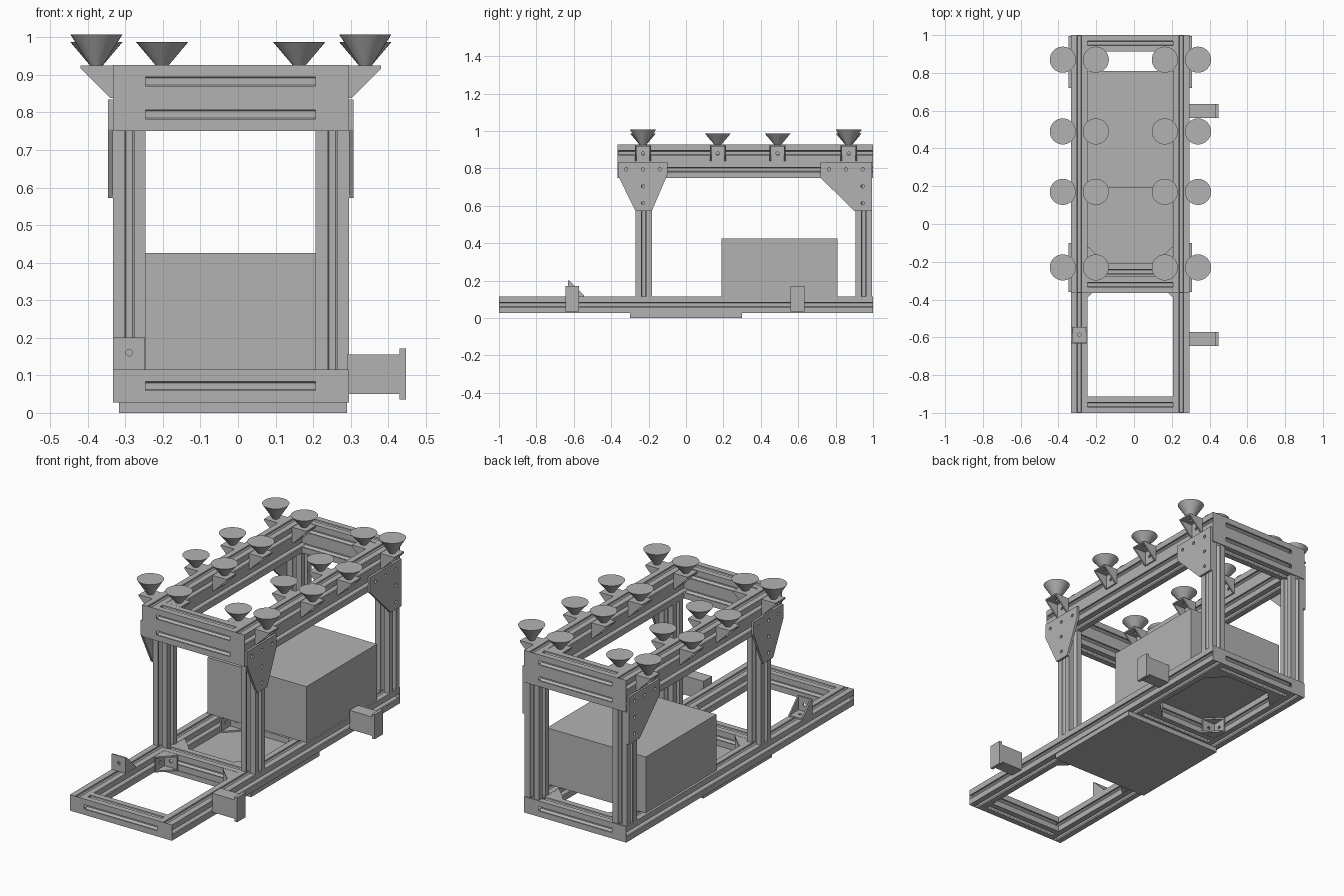
import bpy, bmesh, math
from mathutils import Matrix, Vector

cube = bpy.data.objects.get("Cube")
if cube:
    bpy.data.objects.remove(cube, do_unlink=True)

GREY = (0.45, 0.45, 0.45, 1)
mat = bpy.data.materials.new("plain_grey")
mat.use_nodes = True
mat.diffuse_color = GREY
mat.node_tree.nodes["Principled BSDF"].inputs["Base Color"].default_value = GREY

X, Y, Z = Vector((1, 0, 0)), Vector((0, 1, 0)), Vector((0, 0, 1))
CELL = 0.088
LEFT = (0.207, 0.295)      # x range of the +x side members
RIGHT = (-0.333, -0.246)   # x range of the -x side members
LEG, THICK = 0.086, 0.008  # angle bracket size


def add(name, mesh, matrix=None):
    mesh.materials.clear()
    mesh.materials.append(mat)
    ob = bpy.data.objects.new(name, mesh)
    bpy.context.collection.objects.link(ob)
    if matrix:
        ob.matrix_world = matrix
    return ob


def frame(u, v, w, origin):
    m = Matrix((u, v, w)).transposed().to_4x4()
    m.translation = origin
    return m


def box(name, lo, hi):
    bm = bmesh.new()
    bmesh.ops.create_cube(bm, size=1)
    lo, hi = Vector(lo), Vector(hi)
    for v in bm.verts:
        v.co = Vector([(v.co[i] + 0.5) * (hi[i] - lo[i]) + lo[i] for i in range(3)])
    me = bpy.data.meshes.new(name)
    bm.to_mesh(me)
    bm.free()
    return add(name, me)


def circle(cx, cy, r, n=12):
    return [(cx + r * math.cos(math.tau * i / n), cy + r * math.sin(math.tau * i / n))
            for i in range(n)]


def slab_mesh(name, loops, depth):
    """Outline with optional hole loops, extruded evenly about its plane."""
    cu = bpy.data.curves.new(name, 'CURVE')
    cu.dimensions, cu.fill_mode, cu.extrude = '2D', 'BOTH', depth / 2
    for loop in loops:
        sp = cu.splines.new('POLY')
        sp.points.add(len(loop) - 1)
        for p, (a, b) in zip(sp.points, loop):
            p.co = (a, b, 0, 1)
        sp.use_cyclic_u = True
    tmp = bpy.data.objects.new(name, cu)
    bpy.context.collection.objects.link(tmp)
    deps = bpy.context.evaluated_depsgraph_get()
    me = bpy.data.meshes.new_from_object(tmp.evaluated_get(deps))
    bpy.data.objects.remove(tmp, do_unlink=True)
    bpy.data.curves.remove(cu)
    me.shade_flat()
    return me


# Slotted aluminium section: one T-slot per cell on each side
SLOT = [(-.012, 0), (-.012, .009), (-.02, .009), (-.009, .028),
        (.009, .028), (.02, .009), (.012, .009), (.012, 0)]


def section(w, h):
    pts = []
    corners = [Vector(c) for c in ((-w/2, -h/2), (w/2, -h/2), (w/2, h/2), (-w/2, h/2))]
    for i, a in enumerate(corners):
        run = corners[(i + 1) % 4] - a
        along = run.normalized()
        inward = Vector((-along.y, along.x))
        n = max(1, round(run.length / CELL))
        pts.append(tuple(a))
        for k in range(n):
            mid = a + run * (k + 0.5) / n
            pts += [tuple(mid + along * s + inward * d) for s, d in SLOT]
    return pts


def beam(name, axis, xs, ys, zs):
    r = (xs, ys, zs)
    u, v = (axis + 1) % 3, (axis + 2) % 3
    size = [b - a for a, b in r]
    mid = Vector([(a + b) / 2 for a, b in r])
    axes = (X, Y, Z)
    me = slab_mesh(name, [section(size[u], size[v])], size[axis])
    add(name, me, frame(axes[u], axes[v], axes[axis], mid))


# Frame
BASE, TOP = (0.027, 0.115), (0.75, 0.927)
INNER = (RIGHT[1], LEFT[0])
CAP = 0.004
for side, xs in (("left", LEFT), ("right", RIGHT)):
    beam(side + "_base_rail", 1, xs, (-1 + CAP, 1 - CAP), BASE)
    beam(side + "_top_rail", 1, xs, (-0.365 + CAP, 1 - CAP), TOP)
    beam(side + "_front_post", 2, xs, (-0.27, -0.183), (BASE[1], TOP[0]))
    beam(side + "_back_post", 2, xs, (0.907, 0.994), (BASE[1], TOP[0]))
    for part, zs, y0 in (("base", BASE, -1), ("top", TOP, -0.365)):
        box(f"{side}_{part}_front_cap", (xs[0], y0, zs[0]), (xs[1], y0 + CAP, zs[1]))
        box(f"{side}_{part}_back_cap", (xs[0], 1 - CAP, zs[0]), (xs[1], 1, zs[1]))
for name, y0, zs in (("front_base_crossbar", -1, BASE), ("middle_base_crossbar", -0.297, BASE),
                     ("rear_base_crossbar", 0.28, BASE), ("back_base_crossbar", 0.912, BASE),
                     ("front_top_crossbar", -0.365, TOP), ("back_top_crossbar", 0.912, TOP)):
    beam(name, 0, INNER, (y0, y0 + CELL), zs)

# Load box and floor plate
box("load_box", (-0.32, 0.19, 0.115), (0.287, 0.81, 0.426))
box("floor_plate", (-0.317, -0.3, 0), (0.29, 0.3, 0.027))

# Shared bracket meshes
flange_mesh = slab_mesh("bracket_flange", [
    [(0, -LEG/2), (LEG, -LEG/2), (LEG, LEG/2), (0, LEG/2)], circle(LEG * .53, 0, .009)], THICK)
web_mesh = slab_mesh("bracket_web", [[(0, 0), (LEG, 0), (LEG, THICK), (THICK, LEG), (0, LEG)]], THICK)


def bracket(name, corner, a, b):
    """Angle bracket with legs along a and b, closed by two triangular webs."""
    corner, c = Vector(corner), b.cross(a)
    add(name + "_flange_a", flange_mesh, frame(a, c, a.cross(c), corner + b * THICK / 2))
    add(name + "_flange_b", flange_mesh, frame(b, c, b.cross(c), corner + a * THICK / 2))
    for s in (-1, 1):
        add(name + "_web", web_mesh, frame(a, b, a.cross(b), corner + c * s * (LEG - THICK) / 2))


# Corner brackets of the base, and one standing bracket on the right rail
for y, d in ((-0.297, -Y), (-0.209, Y), (0.28, -Y), (0.368, Y), (0.912, -Y)):
    for x, e in ((INNER[0], X), (INNER[1], -X)):
        bracket("base_bracket", (x, y, 0.071), e, d)
bracket("standing_bracket", (-0.29, -0.632, 0.115), Y, Z)

# Suction cups on brackets along both top rails
def cup(x, y, z0, z1):
    bm = bmesh.new()
    bmesh.ops.create_cone(bm, cap_ends=True, segments=32, radius1=0.016, radius2=0.069, depth=z1 - z0)
    me = bpy.data.meshes.new("suction_cup")
    bm.to_mesh(me)
    bm.free()
    ob = add("suction_cup", me, Matrix.Translation((x, y, (z0 + z1) / 2)))
    bpy.context.view_layer.objects.active = ob
    ob.select_set(True)
    bpy.ops.object.shade_smooth_by_angle(angle=math.radians(35))
    ob.select_set(False)


for y in (-0.23, 0.17, 0.49, 0.87):
    for x, d, outer in ((RIGHT[0], -X, True), (RIGHT[1], X, False),
                        (LEFT[0], -X, False), (LEFT[1], X, True)):
        bracket("cup_bracket", (x, y, 0.925), d, -Z)
        top = 1.007 if outer and y in (-0.23, 0.87) else 0.987
        cup(x + d.x * 0.044, y, 0.924, top)

# Gusset plates joining posts and top rails
front_gusset = slab_mesh("front_gusset", [
    [(-.36, .835), (-.1, .835), (-.1, .765), (-.183, .572), (-.27, .572), (-.36, .755)]]
    + [circle(y, z, .009) for y, z in
       ((-.32, .795), (-.23, .795), (-.14, .795), (-.23, .705), (-.23, .615))], 0.013)
back_gusset = slab_mesh("back_gusset", [
    [(.72, .835), (.995, .835), (.995, .572), (.9, .572), (.72, .75)]]
    + [circle(y, z, .009) for y, z in
       ((.765, .795), (.855, .795), (.945, .795), (.945, .705), (.945, .615))], 0.013)
for side, x in (("left", LEFT[1] + .0065), ("right", RIGHT[0] - .0065)):
    add(side + "_front_gusset", front_gusset, frame(Y, Z, X, (x, 0, 0)))
    add(side + "_back_gusset", back_gusset, frame(Y, Z, X, (x, 0, 0)))

# Side handles on the left base rail
handle = slab_mesh("side_handle", [[(.292, .05), (.43, .05), (.43, .035), (.447, .035),
                                    (.447, .171), (.43, .171), (.43, .155), (.292, .155)]], 0.074)
for y in (-0.608, 0.597):
    add("side_handle", handle, frame(X, Z, -Y, (0, y, 0)))
